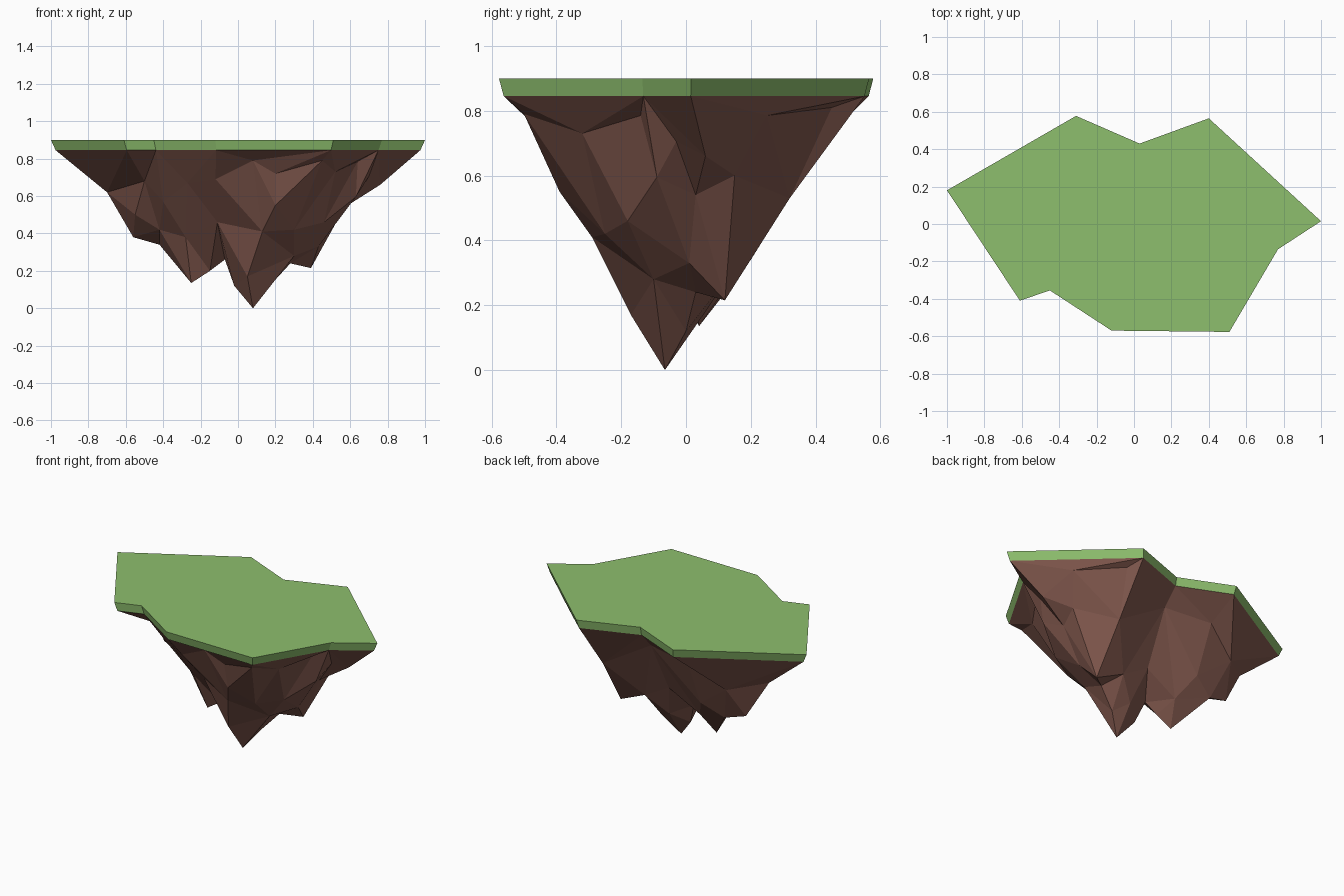
import bpy, bmesh
from mathutils import Vector
from mathutils.geometry import delaunay_2d_cdt

TOP, RIM, TAPER = 0.90, 0.845, 0.975

# island outline, counter-clockwise
OUTLINE = [(-1, 0.18), (-0.61, -0.41), (-0.45, -0.355), (-0.12, -0.57), (0.51, -0.577),
           (0.77, -0.135), (1, 0.015), (0.40, 0.565), (0.03, 0.43), (-0.31, 0.578)]

# crag corners hanging under the rim (x, y, z)
CRAGS = [
    # main spike and its front wall
    (0.08, -0.065, 0), (-0.02, -0.02, 0.12), (0.05, -0.17, 0.17), (0.17, 0.0, 0.12),
    (0.08, 0.06, 0.18), (0.13, -0.29, 0.41), (0.20, -0.39, 0.55), (0.08, -0.46, 0.79),
    (0.20, -0.43, 0.72), (0.45, -0.5, 0.79), (0.30, -0.25, 0.42), (-0.12, -0.41, 0.69),
    # right side
    (0.28, 0.03, 0.24), (0.39, 0.12, 0.215), (0.43, 0.01, 0.33), (0.30, -0.1, 0.28),
    (0.46, -0.18, 0.46), (0.57, 0.03, 0.54), (0.63, -0.09, 0.595), (0.60, 0.15, 0.6),
    (0.76, 0.06, 0.66), (0.64, -0.14, 0.785), (0.52, -0.32, 0.73), (0.70, -0.03, 0.705),
    # second spike and the gap beside it
    (-0.25, 0.04, 0.135), (-0.15, 0.03, 0.2), (-0.07, 0.02, 0.26), (-0.28, -0.06, 0.38),
    (-0.11, -0.20, 0.46), (-0.20, 0.14, 0.28),
    # left side
    (-0.27, -0.30, 0.67), (-0.40, -0.14, 0.57), (-0.42, 0.2, 0.34), (-0.56, 0.18, 0.38),
    (-0.42, 0.04, 0.42), (-0.55, 0.02, 0.5), (-0.70, 0.14, 0.62), (-0.50, -0.12, 0.68),
    # back
    (-0.50, 0.3, 0.58), (-0.28, 0.25, 0.42), (-0.28, 0.38, 0.72), (0.03, 0.32, 0.74),
    (0.02, 0.15, 0.4), (0.20, 0.14, 0.3), (0.38, 0.32, 0.53), (0.43, 0.45, 0.81),
    (0.68, 0.25, 0.785)]


def make(name, verts, faces, color):
    mesh = bpy.data.meshes.new(name)
    mesh.from_pydata(verts, [], faces)
    mat = bpy.data.materials.new(name)
    mat.diffuse_color = (*color, 1)
    mesh.materials.append(mat)
    obj = bpy.data.objects.new(name, mesh)
    bpy.context.collection.objects.link(obj)
    return obj


n = len(OUTLINE)
rim = [(x * TAPER, y * TAPER, RIM) for x, y in OUTLINE]

# grass slab, slightly tapered
sides = [(i, (i + 1) % n, n + (i + 1) % n, n + i) for i in range(n)]
make("grass_slab", rim + [(x, y, TOP) for x, y in OUTLINE],
     sides + [tuple(range(n, 2 * n)), tuple(reversed(range(n)))], (0.27, 0.52, 0.155))

# rock underside: triangulate rim and crag corners in plan, facing down
points = rim + CRAGS
plan, _, tris, origin, _, _ = delaunay_2d_cdt(
    [Vector(p[:2]) for p in points], [(i, (i + 1) % n) for i in range(n)], [], 1, 1e-5)
verts = [(v.x, v.y, points[o[0]][2] if o else RIM) for v, o in zip(plan, origin)]
make("rock_underside", verts, [tuple(reversed(t)) for t in tris], (0.22, 0.098, 0.075))
